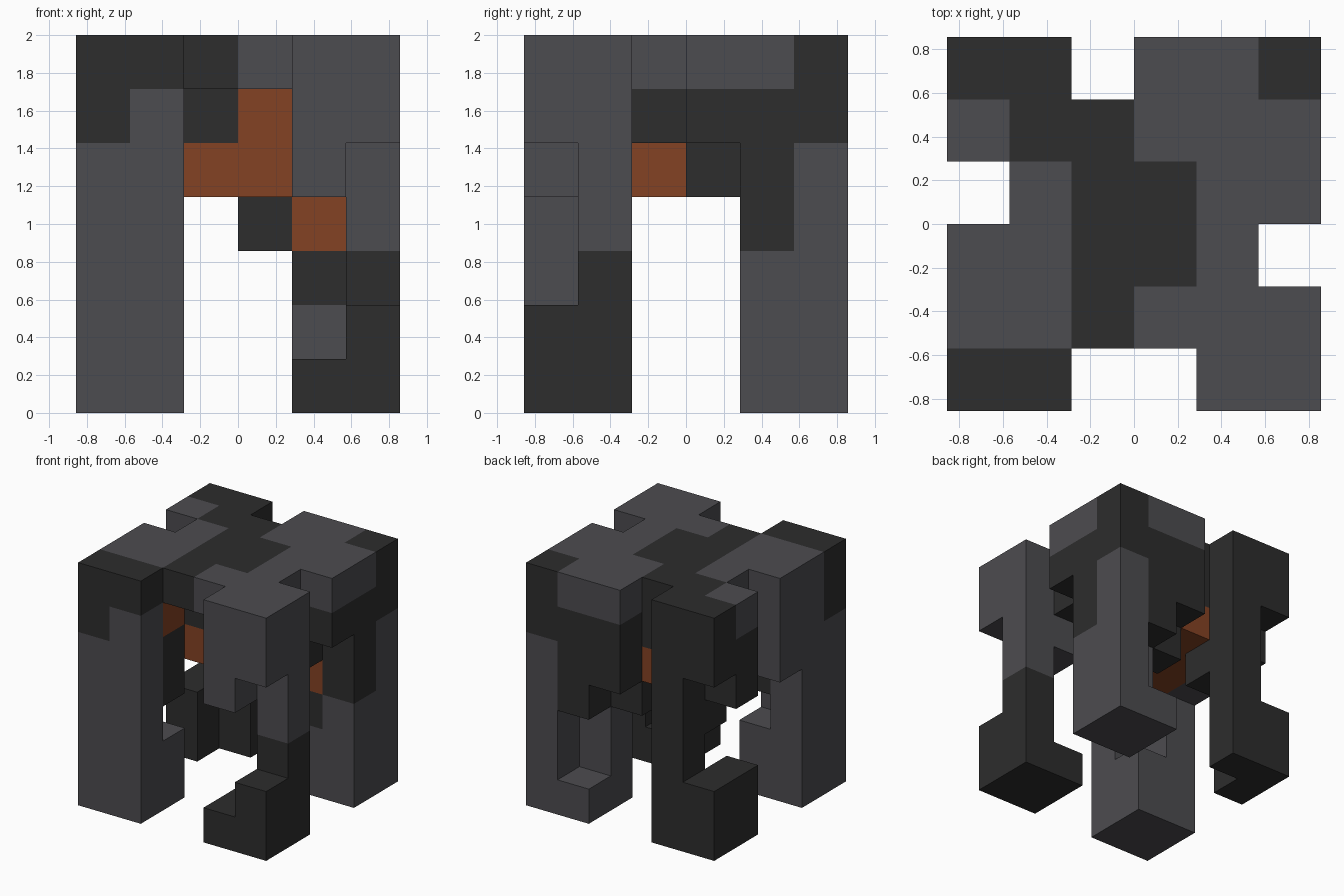
import bpy
import bmesh
from itertools import product
from mathutils import Vector

cube = bpy.data.objects.get("Cube")
if cube:
    bpy.data.objects.remove(cube, do_unlink=True)

UNIT = 2 / 7                      # one block of the 6 x 6 x 7 grid
ORIGIN = Vector((-3, -3, 0))
LIGHT, DARK, ORANGE = range(3)


def make_material(name, color):
    mat = bpy.data.materials.new(name)
    mat.use_nodes = True
    mat.diffuse_color = (*color, 1)
    mat.node_tree.nodes["Principled BSDF"].inputs["Base Color"].default_value = (*color, 1)
    return mat


MATERIALS = [
    make_material("slate grey", (.073, .072, .08)),
    make_material("charcoal", (.026, .026, .026)),
    make_material("burnt orange", (.23, .054, .017)),
]


def blocks(x, y, z):
    """All grid cells in a box; each range is given as (first, last)."""
    return set(product(*(range(a, b + 1) for a, b in (x, y, z))))


FULL, TOP = (0, 6), (6, 6)
LOW, HIGH = (0, 1), (4, 5)        # the two columns at either side of the grid

# Corner legs: solid columns with carved notches
legs = {
    "front_right_leg": blocks(LOW, LOW, FULL) - {(1, 1, 2)},
    "front_left_leg": blocks(HIGH, LOW, FULL)
        - blocks((4, 4), (0, 0), (1, 3))
        - blocks((4, 4), (1, 1), (1, 3))
        - blocks((5, 5), (0, 0), (2, 4)),
    "back_right_leg": blocks(LOW, HIGH, FULL)
        - blocks((1, 1), (4, 4), (0, 2))
        - blocks((0, 0), (5, 5), (2, 4))
        - blocks((0, 0), (4, 4), (2, 3)),
    "back_left_leg": blocks(HIGH, HIGH, FULL) - blocks((4, 4), (5, 5), (1, 2)),
}

# Body between the legs, with stepped overhangs
body = {
    "core": blocks((1, 3), (2, 3), (4, 6)),
    "right_shoulder": blocks((0, 0), (2, 2), (4, 6)),
    "left_shoulder": blocks((4, 4), (2, 2), (5, 6))
        | blocks((4, 4), (3, 3), (4, 6)) | blocks((5, 5), (3, 3), (5, 6)),
    "front_lintel": blocks((2, 3), (1, 1), TOP),
    "back_lintel": blocks((2, 3), (4, 4), (4, 6))
        | blocks((3, 3), (5, 5), (4, 6)) | {(3, 4, 3)},
}
parts = {**legs, **body}
solid = set().union(*parts.values())

# Charcoal areas
dark = (
    blocks((0, 1), (0, 0), TOP) | {(0, 0, 5)}
    | blocks((1, 1), (1, 1), (3, 4))
    | blocks(HIGH, LOW, (0, 2))
    | legs["back_right_leg"] - {(0, 4, 6)}
    | blocks((5, 5), (5, 5), (5, 6))
    | blocks((3, 5), (3, 5), (3, 5)) - blocks((5, 5), (5, 5), (3, 4))
    | blocks((2, 2), (1, 4), (4, 6))
    | blocks((3, 3), (2, 3), (4, 6))
    | {(4, 2, 5)}
)

SIDES = {
    "left": (1, 0, 0), "right": (-1, 0, 0), "back": (0, 1, 0),
    "front": (0, -1, 0), "top": (0, 0, 1), "bottom": (0, 0, -1),
}
# Glowing inner faces, by direction
glow = {
    "front": blocks((3, 3), (2, 2), (4, 5)) | {(2, 2, 4), (4, 4, 3)},
    "left": {(1, 1, 5), (3, 2, 4)},
    "back": {(2, 4, 4)},
    "bottom": blocks((1, 3), (2, 4), (4, 4)),
}


def face_color(cell, side):
    if cell in glow.get(side, ()):
        return ORANGE
    if cell == (4, 4, 2) and side == "front":
        return DARK
    return DARK if cell in dark else LIGHT


def block_face(bm, cell, normal):
    """One square on the given side of a grid cell."""
    n = Vector(normal)
    u = Vector((n.y, n.z, n.x))
    v = n.cross(u)
    mid = Vector(cell) + Vector((.5, .5, .5)) + ORIGIN + n / 2
    corners = (-u - v, u - v, u + v, v - u)
    return bm.faces.new([bm.verts.new((mid + c / 2) * UNIT) for c in corners])


def build_part(name, cells):
    bm = bmesh.new()
    for cell in sorted(cells):
        for side, normal in SIDES.items():
            neighbour = tuple(a + b for a, b in zip(cell, normal))
            if neighbour not in solid:
                block_face(bm, cell, normal).material_index = face_color(cell, side)
    bmesh.ops.remove_doubles(bm, verts=bm.verts, dist=UNIT / 100)
    mesh = bpy.data.meshes.new(name)
    bm.to_mesh(mesh)
    bm.free()
    for mat in MATERIALS:
        mesh.materials.append(mat)
    bpy.context.collection.objects.link(bpy.data.objects.new(name, mesh))


for part_name, part_cells in parts.items():
    build_part(part_name, part_cells)
